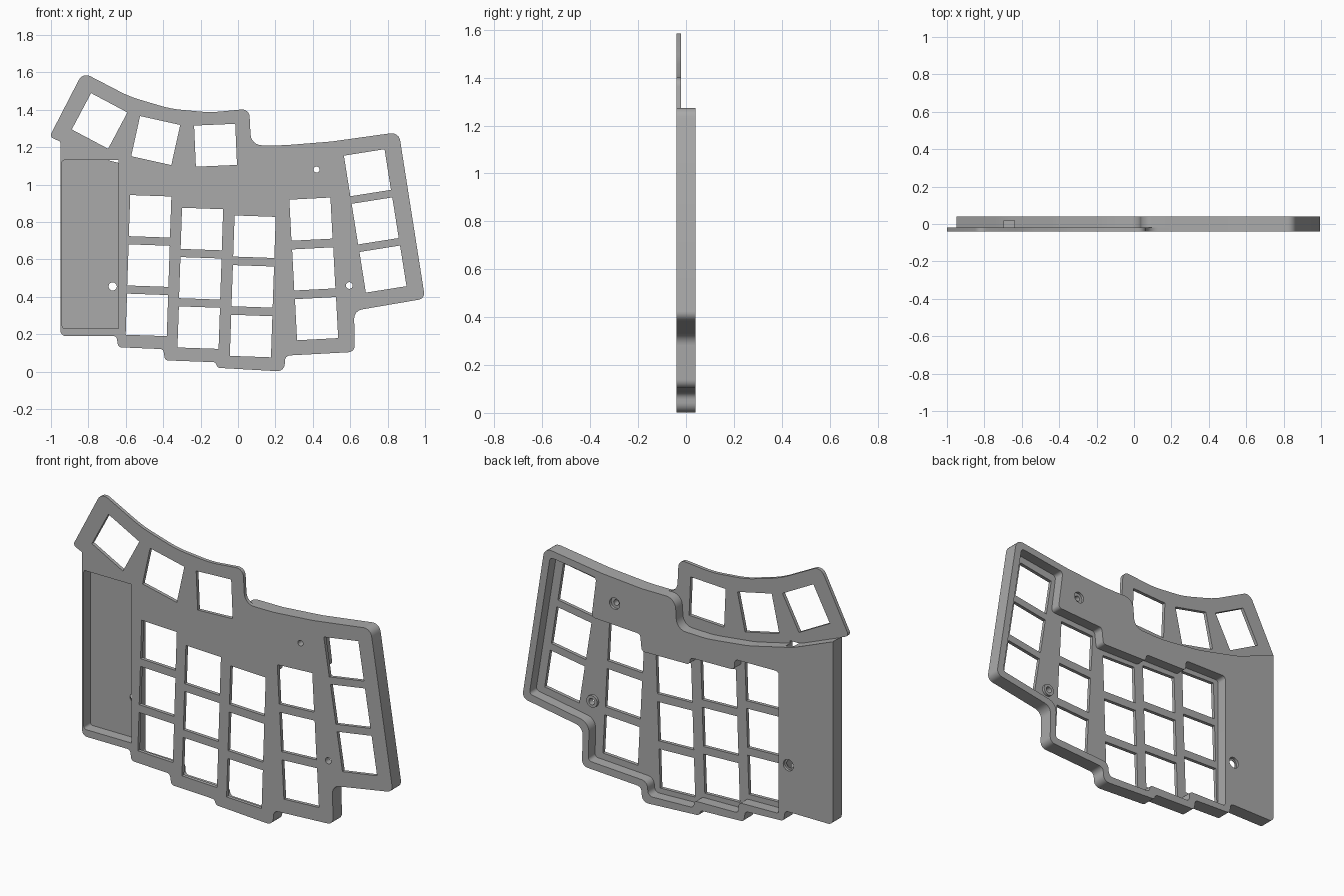
import bpy, bmesh, math
from mathutils import Vector, Matrix

if "Cube" in bpy.data.objects:
    bpy.data.objects.remove(bpy.data.objects["Cube"])

FRONT, PLATE_BACK, REAR = -0.04, -0.02, 0.04

grey = bpy.data.materials.new("case grey")
grey.use_nodes = True
grey.diffuse_color = (0.4, 0.4, 0.4, 1)
grey.node_tree.nodes["Principled BSDF"].inputs["Base Color"].default_value = (0.4, 0.4, 0.4, 1)


def rounded(corners, steps=6):
    """Turn (x, z, radius) corners into a filleted loop."""
    loop = []
    for i, (x, z, r) in enumerate(corners):
        p = Vector((x, z))
        a = Vector(corners[i - 1][:2]) - p
        b = Vector(corners[(i + 1) % len(corners)][:2]) - p
        if r == 0:
            loop.append(p)
            continue
        half = a.angle(b) / 2
        cut = min(r / math.tan(half), a.length * 0.49, b.length * 0.49)
        start, end = p + a.normalized() * cut, p + b.normalized() * cut
        centre = p + (a.normalized() + b.normalized()).normalized() * cut / math.cos(half)
        s, e = start - centre, end - centre
        turn = math.atan2(s.x * e.y - s.y * e.x, s.dot(e))
        for k in range(steps + 1):
            loop.append(centre + Matrix.Rotation(turn * k / steps, 2) @ s)
    return loop


def prism(name, loop, y0, y1):
    """Extrude an x-z loop from y0 to y1."""
    bm = bmesh.new()
    face = bm.faces.new([bm.verts.new((p[0], y0, p[1])) for p in loop])
    out = bmesh.ops.extrude_face_region(bm, geom=[face])["geom"]
    moved = [v for v in out if isinstance(v, bmesh.types.BMVert)]
    bmesh.ops.translate(bm, verts=moved, vec=(0, y1 - y0, 0))
    bmesh.ops.recalc_face_normals(bm, faces=bm.faces)
    mesh = bpy.data.meshes.new(name)
    bm.to_mesh(mesh)
    bm.free()
    mesh.materials.append(grey)
    obj = bpy.data.objects.new(name, mesh)
    bpy.context.collection.objects.link(obj)
    return obj


def disc(x, z, r, n=24):
    return [(x + r * math.cos(math.tau * k / n), z + r * math.sin(math.tau * k / n)) for k in range(n)]


def square(x, z, degrees, size=0.22):
    turn = Matrix.Rotation(math.radians(degrees), 2)
    h = size / 2
    return [Vector((x, z)) + turn @ Vector(c) for c in ((-h, -h), (h, -h), (h, h), (-h, h))]


def carve(obj, cuts):
    """Subtract prisms given as (loop, y0, y1)."""
    for loop, y0, y1 in cuts:
        cutter = prism("cutter", loop, y0, y1)
        cutter.hide_render = True
        mod = obj.modifiers.new("cut", "BOOLEAN")
        mod.operation, mod.solver, mod.object = "DIFFERENCE", "EXACT", cutter
        bpy.context.view_layer.objects.active = obj
        bpy.ops.object.modifier_apply(modifier=mod.name)
        bpy.data.objects.remove(cutter)


def smooth(obj):
    bpy.ops.object.select_all(action="DESELECT")
    obj.select_set(True)
    bpy.context.view_layer.objects.active = obj
    bpy.ops.object.shade_smooth_by_angle(angle=math.radians(30))


# Shared lower outline, from the top left side round to the inner notch
lower = [(-.95, .19, .03), (-.65, .19, .02), (-.64, .13, .02), (-.4, .12, .02), (-.39, .06, .02),
         (-.12, .05, .02), (-.11, .02, .02), (.25, 0, .05), (.25, .085, .03), (.625, .105, .035),
         (.62, .325, .05), (1, .39, .035), (.86, 1.28, .045), (.5, 1.23, .6), (.25, 1.21, .6)]
# Upper tab of the plate, and the curved shoulder of the thick case
tab = [(.07, 1.21, .06), (.06, 1.405, .04), (-.15, 1.385, .6), (-.36, 1.405, .6), (-.58, 1.47, .6),
       (-.83, 1.6, .045), (-1.008, 1.255, .02), (-.95, 1.23, .01)]
shoulder = [(.04, 1.21, .06), (.03, 1.04, .06), (-.16, 1.035, .6), (-.42, 1.065, .6),
            (-.7, 1.13, .6), (-.95, 1.23, 0)]

# Key openings: top row, then columns given by top key, bottom key and angle
keys = [square(-.74, 1.34, -28), square(-.44, 1.235, -12.5), square(-.12, 1.21, 2.5)]
columns = [((-.47, .83), (-.487, .303), -2), ((-.193, .762), (-.21, .235), -2),
           ((.088, .721), (.07, .19), -2), ((.39, .815), (.42, .283), 3), ((.692, 1.063), (.775, .548), 9)]
for top, bottom, angle in columns:
    for k in range(3):
        x, z = Vector(top).lerp(Vector(bottom), k / 2)
        keys.append(square(x, z, angle))

# Front bay and rear pocket
bay = rounded([(-.94, .23, .015), (-.64, .23, 0), (-.64, 1.13, 0), (-.94, 1.13, .01)])
pocket = rounded([(-.61, .165, .015), (-.36, .16, .02), (-.355, .1, .02), (-.08, .095, .02), (-.075, .055, .02),
                  (.21, .045, .03), (.215, .125, .04), (.585, .145, .02), (.58, .36, .06), (.955, .425, .02),
                  (.825, 1.235, .02), (.535, 1.195, .02), (.565, .965, .02), (.26, .95, .02), (.25, .855, .02),
                  (-.05, .86, .02), (-.055, .9, .02), (-.33, .905, .02), (-.335, .965, .02), (-.61, .97, .02)])
screws = [(.42, 1.08, .016), (.595, .46, .018), (-.67, .455, .022)]

# Thin front plate
plate = prism("front_plate", rounded(lower + tab), FRONT, PLATE_BACK)
carve(plate, [(k, -.1, .1) for k in keys] + [(bay, -.1, .1)] + [(disc(*s), -.1, .1) for s in screws])

# Thick rear case
case = prism("rear_case", rounded(lower + shoulder), PLATE_BACK, REAR)
carve(case, [(pocket, -.1, .1), (bay, -.1, .02)] + [(disc(*s), -.1, .1) for s in screws])
carve(case, [(disc(x, z, .032), .025, .1) for x, z, r in screws])

# Raised collar around the screw hole inside the pocket
x, z, r = screws[1]
collar = prism("screw_collar", disc(x, z, .034), PLATE_BACK, -.005)
carve(collar, [(disc(x, z, r), -.1, .1)])

for part in (plate, case, collar):
    smooth(part)
